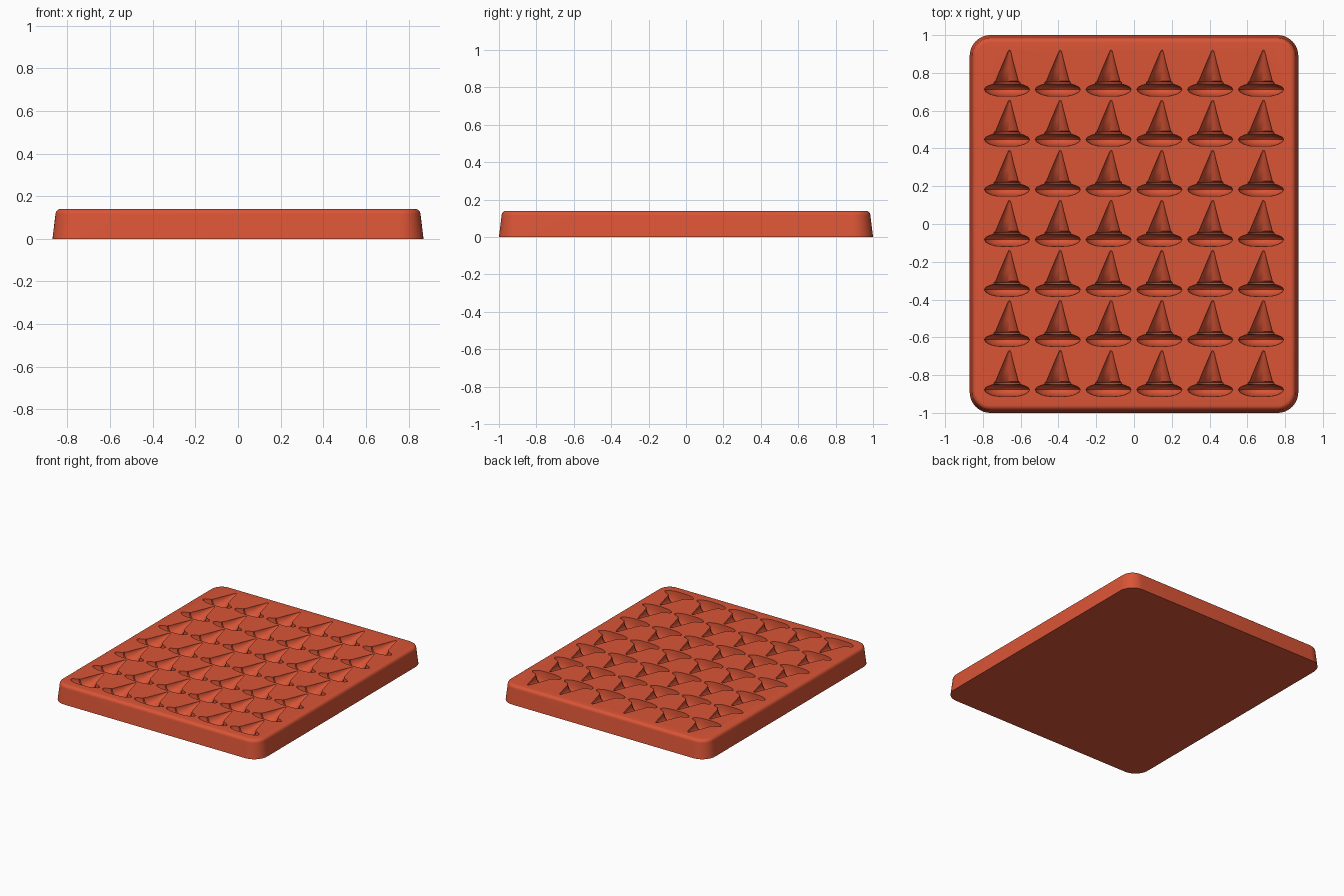
import bpy, bmesh
from math import sin, cos, pi

cube = bpy.data.objects.get("Cube")
if cube:
    bpy.data.objects.remove(cube, do_unlink=True)

TOP = 0.14
red = bpy.data.materials.new("brick_red")
red.use_nodes = True
COLOUR = (0.70, 0.09, 0.037, 1)
red.diffuse_color = COLOUR
red.node_tree.nodes["Principled BSDF"].inputs["Base Color"].default_value = COLOUR


def loft(bm, rings):
    """Skin a list of closed rings and cap both ends."""
    loops = [[bm.verts.new(p) for p in ring] for ring in rings]
    for a, b in zip(loops, loops[1:]):
        for i in range(len(a)):
            j = (i + 1) % len(a)
            bm.faces.new((a[i], a[j], b[j], b[i]))
    bm.faces.new(loops[0][::-1])
    bm.faces.new(loops[-1])


def finish(bm, name):
    bmesh.ops.recalc_face_normals(bm, faces=bm.faces)
    mesh = bpy.data.meshes.new(name)
    bm.to_mesh(mesh)
    bm.free()
    mesh.materials.append(red)
    obj = bpy.data.objects.new(name, mesh)
    bpy.context.collection.objects.link(obj)
    return obj


def rounded_rect(inset, z, radius=0.11, steps=10):
    """Ring with rounded corners, drawn in from the base outline."""
    pts = []
    for corner, (sx, sy) in enumerate([(1, 1), (-1, 1), (-1, -1), (1, -1)]):
        for k in range(steps + 1):
            a = (corner + k / steps) * pi / 2
            r = radius - inset
            pts.append((sx * (0.87 - radius) + r * cos(a),
                        sy * (1 - radius) + r * sin(a), z))
    return pts


# Tray block: tapered sides and a rounded top rim
bm = bmesh.new()
rim = 0.026
rings = [rounded_rect(0, 0), rounded_rect(0.014, TOP - rim)]
for k in range(1, 7):
    a = k / 6 * pi / 2
    rings.append(rounded_rect(0.014 + rim * (1 - cos(a)), TOP - rim + rim * sin(a)))
loft(bm, rings)
tray = finish(bm, "mould_tray")

# Pointed hat lying on its back: (distance along hat, radius, sideways lean)
HAT = [(-0.036, 0.03, 0), (-0.034, 0.06, 0), (-0.026, 0.09, 0), (-0.014, 0.112, 0),
       (0, 0.12, 0), (0.012, 0.112, 0), (0.022, 0.09, 0), (0.028, 0.07, 0),
       (0.038, 0.068, 0), (0.044, 0.060, 0), (0.10, 0.041, 0.004), (0.15, 0.024, 0.008),
       (0.19, 0.011, 0.012), (0.203, 0.006, 0.013), (0.207, 0.002, 0.013)]
SIDES = 32

bm = bmesh.new()
for col in range(6):
    for row in range(7):
        cx = (col - 2.5) * 0.269
        cy = (row - 3) * 0.265 - 0.082
        loft(bm, [[(cx + lean + r * cos(2 * pi * i / SIDES + 0.01), cy + d,
                    TOP + r * sin(2 * pi * i / SIDES + 0.01)) for i in range(SIDES)]
                  for d, r, lean in HAT])
cutter = finish(bm, "hat_cutter")
cutter.hide_render = True

# Sink the hat cavities into the tray
cut = tray.modifiers.new("hat_cavities", "BOOLEAN")
cut.operation = "DIFFERENCE"
cut.solver = "EXACT"
cut.object = cutter
bpy.context.view_layer.objects.active = tray
tray.select_set(True)
cutter.select_set(False)
bpy.ops.object.modifier_apply(modifier=cut.name)
bpy.data.objects.remove(cutter, do_unlink=True)
bpy.ops.object.shade_smooth_by_angle(angle=0.6)
